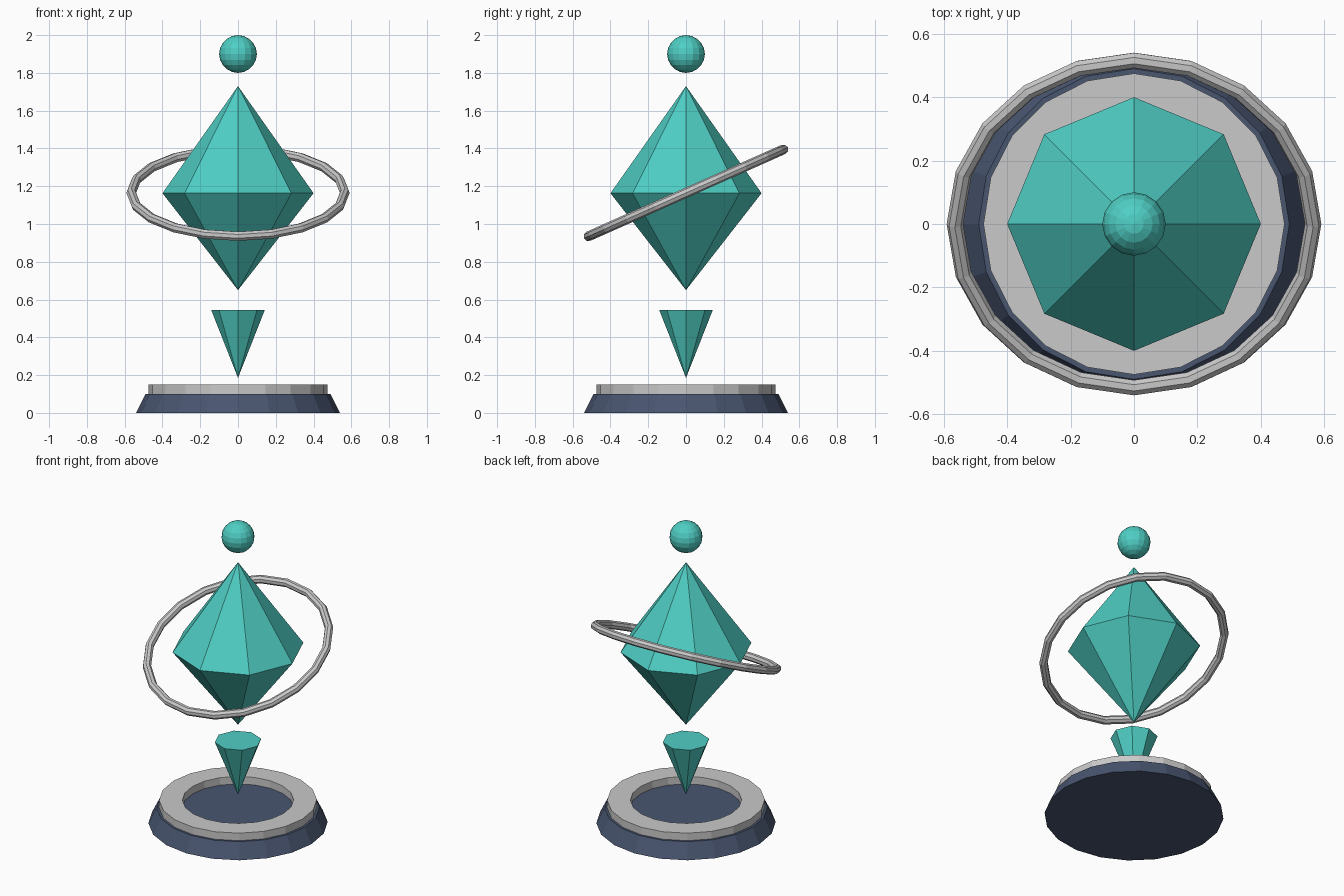
import bpy
import bmesh
import math
from mathutils import Matrix

cube = bpy.data.objects.get("Cube")
if cube:
    bpy.data.objects.remove(cube, do_unlink=True)


def make_material(name, rgb):
    # Convert display values to linear
    linear = [c / 12.92 if c <= 0.04045 else ((c + 0.055) / 1.055) ** 2.4 for c in rgb]
    mat = bpy.data.materials.new(name)
    mat.use_nodes = True
    mat.diffuse_color = (*linear, 1)
    mat.node_tree.nodes["Principled BSDF"].inputs["Base Color"].default_value = (*linear, 1)
    return mat


teal = make_material("teal crystal", (0.31, 0.81, 0.77))
silver = make_material("silver", (0.79, 0.79, 0.79))
navy = make_material("slate blue", (0.285, 0.335, 0.44))


def finish(name, bm, mat):
    bmesh.ops.recalc_face_normals(bm, faces=bm.faces[:])
    mesh = bpy.data.meshes.new(name)
    bm.to_mesh(mesh)
    bm.free()
    mesh.materials.append(mat)
    obj = bpy.data.objects.new(name, mesh)
    bpy.context.collection.objects.link(obj)
    return obj


def lathe(name, profile, sides, mat, closed=False):
    """Turn (radius, height) points around z; radius 0 makes a point."""
    bm = bmesh.new()
    rings = []
    for r, z in profile:
        count = sides if r else 1
        angles = [math.tau * i / sides for i in range(count)]
        rings.append([bm.verts.new((r * math.cos(a), r * math.sin(a), z)) for a in angles])
    pairs = list(zip(rings, rings[1:]))
    if closed:
        pairs.append((rings[-1], rings[0]))
    for low, high in pairs:
        for i in range(sides):
            j = (i + 1) % sides
            corners = [low[i % len(low)], low[j % len(low)],
                       high[j % len(high)], high[i % len(high)]]
            bm.faces.new(list(dict.fromkeys(corners)))
    if not closed:
        for ring in (rings[0], rings[-1]):
            if len(ring) > 1:
                bm.faces.new(ring)
    return finish(name, bm, mat)


# Pedestal: tapered foot and raised flat ring
lathe("base_foot", [(0.54, 0), (0.49, 0.1)], 20, navy)
lathe("base_ring", [(0.335, 0.098), (0.475, 0.098), (0.475, 0.15), (0.335, 0.15)],
      20, silver, closed=True)

# Floating crystals
lathe("lower_shard", [(0, 0.185), (0.142, 0.545)], 8, teal)
lathe("main_crystal", [(0, 0.65), (0.4, 1.163), (0, 1.73)], 8, teal)

# Tilted orbit ring
tube = [(0.565 + 0.026 * math.cos(math.tau * k / 8), 0.026 * math.sin(math.tau * k / 8))
        for k in range(8)]
orbit = lathe("orbit_ring", tube, 20, silver, closed=True)
orbit.location.z = 1.165
orbit.rotation_euler.x = math.radians(24)

# Faceted ball on top
bm = bmesh.new()
bmesh.ops.create_uvsphere(bm, u_segments=16, v_segments=10, radius=0.1,
                          matrix=Matrix.Translation((0, 0, 1.9)))
finish("top_ball", bm, teal)
